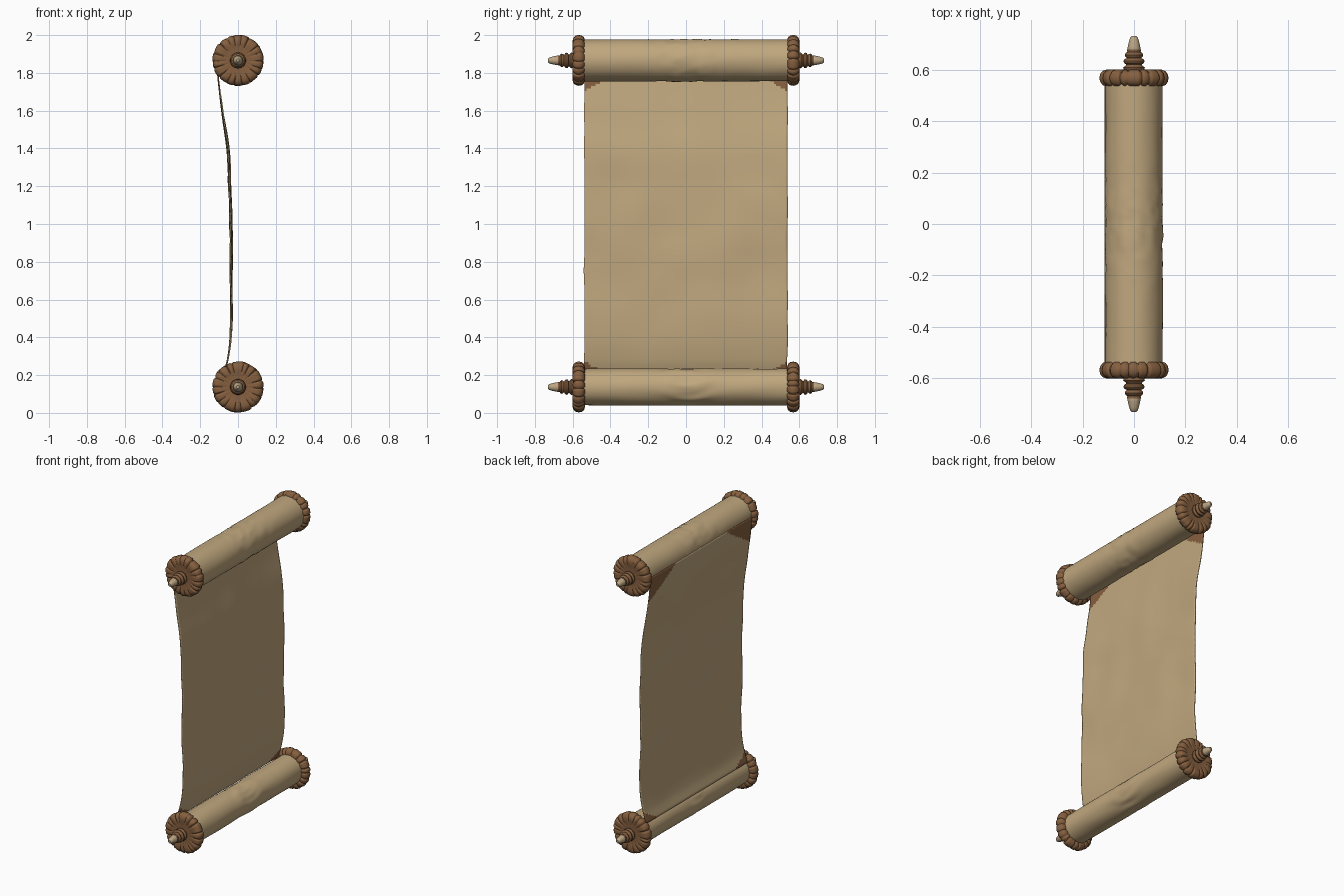
import bpy, bmesh, math, random
from mathutils import Vector, noise

if "Cube" in bpy.data.objects:
    bpy.data.objects.remove(bpy.data.objects["Cube"])
rng = random.Random(4)
TOP, BOTTOM = 1.866, 0.137


def material(name, colour):
    m = bpy.data.materials.new(name)
    m.use_nodes = True
    m.diffuse_color = (*colour, 1)
    bsdf = m.node_tree.nodes["Principled BSDF"]
    bsdf.inputs["Base Color"].default_value = (*colour, 1)
    bsdf.inputs["Roughness"].default_value = 0.9
    return m


PARCHMENT = material("parchment", (0.53, 0.39, 0.21))
WOOD = material("carved wood", (0.235, 0.115, 0.05))
BONE = material("pale tip", (0.5, 0.38, 0.23))


def finish(name, bm, mats, angle=40):
    bmesh.ops.recalc_face_normals(bm, faces=bm.faces)
    mesh = bpy.data.meshes.new(name)
    bm.to_mesh(mesh)
    bm.free()
    for m in mats:
        mesh.materials.append(m)
    ob = bpy.data.objects.new(name, mesh)
    bpy.context.collection.objects.link(ob)
    bpy.ops.object.select_all(action='DESELECT')
    ob.select_set(True)
    bpy.context.view_layer.objects.active = ob
    bpy.ops.object.shade_smooth_by_angle(angle=math.radians(angle))
    return ob


def lathe(name, profile, height, side, mat, segs, shape=None):
    """Turn a (radius, y) profile round a y axis at the given height."""
    bm = bmesh.new()
    rings = []
    for r, y in profile:
        ring = []
        for i in range(segs):
            a = math.tau * i / segs
            rr, yy = shape(a, r, y) if shape else (r, y)
            ring.append(bm.verts.new((rr * math.cos(a), side * yy, height + rr * math.sin(a))))
        rings.append(ring)
    for lo, hi in zip(rings, rings[1:]):
        for i in range(segs):
            j = (i + 1) % segs
            bm.faces.new((lo[i], lo[j], hi[j], hi[i]))
    bm.faces.new(rings[0])
    bm.faces.new(rings[-1])
    return finish(name, bm, [mat])


def curve(points, z):
    """Smooth interpolation through (z, x) points."""
    for k in range(len(points) - 1):
        (z0, x0), (z1, x1) = points[k], points[k + 1]
        if z0 >= z >= z1:
            zp, xp = points[max(k - 1, 0)]
            zn, xn = points[min(k + 2, len(points) - 1)]
            t, h = (z0 - z) / (z0 - z1), z0 - z1
            m0, m1 = (x1 - xp) / (zp - z1) * h, (xn - x0) / (z0 - zn) * h
            return ((2*t**3 - 3*t*t + 1) * x0 + (t**3 - 2*t*t + t) * m0
                    + (3*t*t - 2*t**3) * x1 + (t**3 - t*t) * m1)
    return points[-1][1]


# Hanging sheet with soft waves, slightly ragged sides and worn brown corners
PATH = [(1.87, -0.112), (1.76, -0.103), (1.6, -0.08), (1.4, -0.052), (1.2, -0.048),
        (1.0, -0.04), (0.6, -0.033), (0.4, -0.038), (0.28, -0.055), (0.205, -0.078)]


def make_sheet():
    bm = bmesh.new()
    cols, rows = 90, 130
    z_top, z_end = PATH[0][0], PATH[-1][0]
    grid = []
    for j in range(rows + 1):
        z = z_top + (z_end - z_top) * j / rows
        fade = math.sin(math.pi * j / rows)
        row = []
        for i in range(cols + 1):
            u = 2 * i / cols - 1
            half = 0.538 + 0.006 * noise.noise(Vector((math.copysign(5, u), z * 6, 0)))
            wave = 0.016 * noise.noise(Vector((u * 1.2, z * 2.2, 3)))
            crease = 0.006 * noise.noise(Vector((u * 2.5 + z, z * 5, 7)))
            row.append(bm.verts.new((curve(PATH, z) + fade * (wave + crease), u * half, z)))
        grid.append(row)
    for j in range(rows):
        for i in range(cols):
            f = bm.faces.new((grid[j][i], grid[j][i + 1], grid[j + 1][i + 1], grid[j + 1][i]))
            c = f.calc_center_median()
            edge = abs(c.y) + 0.008 * noise.noise(c * 40)
            upper = c.z > 1.6 and edge - 0.455 > (1.75 - c.z) * 1.6
            lower = c.z < 0.4 and edge - 0.46 > (c.z - 0.23) * 2
            f.material_index = int(upper or lower)
    sheet = finish("hanging_sheet", bm, [PARCHMENT, WOOD])
    solid = sheet.modifiers.new("thickness", 'SOLIDIFY')
    solid.thickness = 0.007
    solid.offset = 0


make_sheet()


# Rolled ends, lightly dented
def dented(seed):
    def shape(a, r, y):
        p = Vector((math.cos(a) * 1.5, y * 5, math.sin(a) * 1.5 + seed))
        middle = math.exp(-(y / 0.12) ** 2)
        return r + (0.002 + 0.005 * middle) * noise.noise(p * (1 + middle)), y
    return shape


for place, height, radius in (("upper", TOP, 0.111), ("lower", BOTTOM, 0.097)):
    profile = [(radius, -0.55 + 1.1 * k / 44) for k in range(45)]
    lathe(place + "_roll", profile, height, 1, PARCHMENT, 56, dented(height * 9))


# Carved end discs: rounded rim cut by uneven radial notches
def carved():
    cuts = [(math.tau * (k + rng.uniform(-0.25, 0.25)) / 18, rng.uniform(0.5, 1)) for k in range(18)]

    def shape(a, r, y):
        g = 0
        for centre, depth in cuts:
            d = (a - centre + math.pi) % math.tau - math.pi
            g = max(g, depth * math.exp(-(d / 0.045) ** 2))
        weight = min(max((r - 0.06) / 0.04, 0), 1)
        wobble = 0.003 * weight * noise.noise(Vector((math.cos(a) * 3, math.sin(a) * 3, y * 9)))
        return r - 0.008 * g * weight + wobble, y - (y - 0.567) * 0.3 * g * weight
    return shape


DISC = [(0.03, 0.537), (0.085, 0.537), (0.105, 0.535), (0.122, 0.54), (0.131, 0.552),
        (0.135, 0.568), (0.131, 0.584), (0.122, 0.595), (0.108, 0.6), (0.09, 0.6),
        (0.075, 0.597), (0.055, 0.595), (0.03, 0.595)]

# Turned spindle with three beads, and the pale tapered tip
SPINDLE = [(0.03, 0.59), (0.04, 0.6), (0.042, 0.608), (0.033, 0.616), (0.03, 0.62),
           (0.039, 0.626), (0.041, 0.634), (0.037, 0.641), (0.028, 0.645), (0.034, 0.651),
           (0.036, 0.658), (0.032, 0.665), (0.026, 0.668), (0.027, 0.678), (0.02, 0.681)]
TIP = [(0.02, 0.66), (0.026, 0.675), (0.024, 0.69), (0.019, 0.712), (0.015, 0.724), (0.008, 0.731)]

for place, height in (("upper", TOP), ("lower", BOTTOM)):
    for end, side in (("front", -1), ("back", 1)):
        label = place + "_" + end
        lathe(label + "_disc", DISC, height, side, WOOD, 180, carved())
        lathe(label + "_spindle", SPINDLE, height, side, WOOD, 28)
        lathe(label + "_tip", TIP, height, side, BONE, 20)
